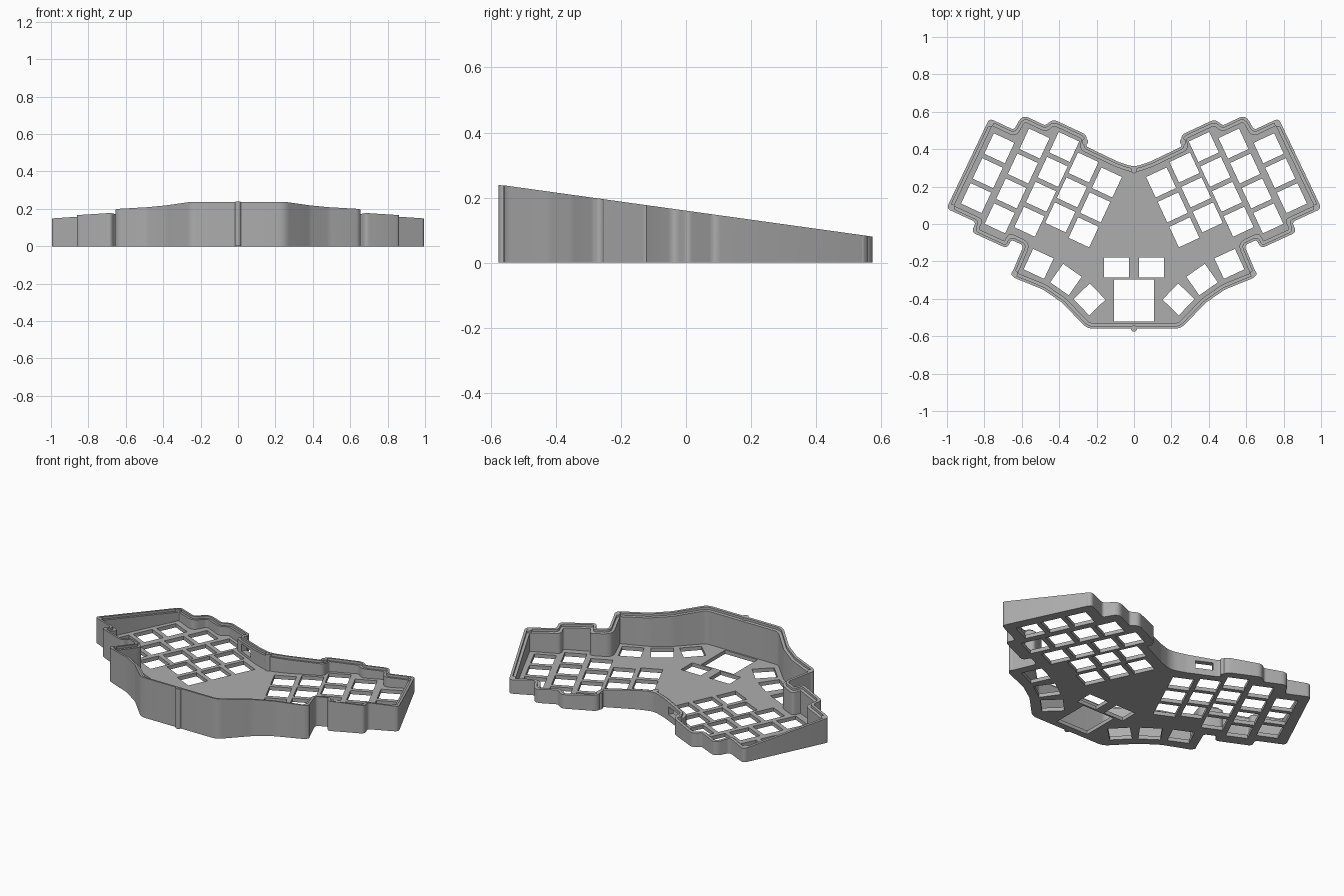
import bpy, bmesh, math
from mathutils import Vector, Matrix

cube = bpy.data.objects.get("Cube")
if cube:
    bpy.data.objects.remove(cube)

mat = bpy.data.materials.new("case_grey")
mat.use_nodes = True
GREY = (0.42, 0.42, 0.42, 1)
mat.diffuse_color = GREY
mat.node_tree.nodes["Principled BSDF"].inputs["Base Color"].default_value = GREY

FLOOR, LIP, WALL = 0.022, 0.014, 0.03
TILT = math.radians(25)

# Half outline: x, y, corner radius, from the front centre round to the back
HALF = [(.25, -.56, .08), (.385, -.42, .15), (.487, -.35, .15), (.66, -.28, .03),
        (.59, -.115, .02), (.655, -.085, .015), (.68, -.13, .03), (.87, -.043, .04),
        (.845, .01, .02), (1.003, .083, .025), (.773, .565, .025), (.642, .503, .02),
        (.597, .585, .05), (.475, .527, .02), (.432, .56, .05), (.25, .475, .04),
        (.257, .415, .02), (.09, .335, .15)]
BACK = [(0, .303, .12)]
CORNERS = HALF + BACK + [(-x, y, r) for x, y, r in reversed(HALF)]


def top_z(y):
    return 0.16 - 0.139 * y


def outline(inset):
    """Inset the corner polygon, then round every corner."""
    n = len(CORNERS)
    pts = [Vector(c[:2]) for c in CORNERS]
    moved, radii = [], []
    for i, p in enumerate(pts):
        a, b = (p - pts[i - 1]).normalized(), (pts[(i + 1) % n] - p).normalized()
        n1, n2 = Vector((-a.y, a.x)), Vector((-b.y, b.x))
        moved.append(p + inset * (n1 + n2) / (1 + n1.dot(n2)))
        turn = 1 if a.cross(b) > 0 else -1
        radii.append(max(CORNERS[i][2] - turn * inset, 0.004))
    loop = []
    for i, p in enumerate(moved):
        u, v = moved[i - 1] - p, moved[(i + 1) % n] - p
        half = (math.pi - u.angle(v)) / 2
        t = min(radii[i] * math.tan(half), 0.45 * u.length, 0.45 * v.length)
        s, e = p + u.normalized() * t, p + v.normalized() * t
        for k in range(6):
            f = k / 5
            loop.append(s * (1 - f) ** 2 + p * 2 * f * (1 - f) + e * f * f)
    return loop


def rectangle(x, y, w, h, angle):
    rot = Matrix.Rotation(angle, 2)
    return [Vector((x, y)) + rot @ Vector((sx * w / 2, sy * h / 2))
            for sx, sy in ((-1, -1), (1, -1), (1, 1), (-1, 1))]


# Switch openings: staggered finger columns (top switch and count), thumb arc
COLUMNS = [(.72, .405, 3), (.532, .43, 4), (.373, .412, 4), (.27, .302, 3), (.145, .222, 3)]
THUMBS = [(.51, -.213, 25), (.364, -.297, 35), (.238, -.403, 46)]
KEY, PITCH = 0.121, 0.147
holes = [rectangle(0, -.409, .214, .224, 0)]
for side in (1, -1):
    for x, y, count in COLUMNS:
        for k in range(count):
            holes.append(rectangle(side * (x + k * PITCH * math.sin(TILT)),
                                   y - k * PITCH * math.cos(TILT), KEY, KEY, side * TILT))
    for x, y, deg in THUMBS:
        holes.append(rectangle(side * x, y, KEY, KEY, side * math.radians(deg)))
    holes.append(rectangle(side * .094, -.233, .132, .106, 0))

bm = bmesh.new()


def add_loop(points, height):
    vs = [bm.verts.new((p.x, p.y, height(p.y))) for p in points]
    return vs, [bm.edges.new((vs[i - 1], vs[i])) for i in range(len(vs))]


def bridge(a, b):
    for i in range(len(a)):
        bm.faces.new((a[i - 1], a[i], b[i], b[i - 1]))


# Wall cross-section: outside, rim lip, recessed ledge, inside
outer, rim, inner = outline(0), outline(LIP), outline(WALL)
section = [add_loop(outer, lambda y: 0), add_loop(outer, top_z), add_loop(rim, top_z),
           add_loop(rim, lambda y: top_z(y) - .014), add_loop(inner, lambda y: top_z(y) - .014),
           add_loop(inner, lambda y: FLOOR)]
for a, b in zip(section, section[1:]):
    bridge(a[0], b[0])

# Floor plate with openings
under, over = list(section[0][1]), list(section[-1][1])
for h in holes:
    low, high = add_loop(h, lambda y: 0), add_loop(h, lambda y: FLOOR)
    bridge(low[0], high[0])
    under += low[1]
    over += high[1]
for edges in (under, over):
    bmesh.ops.triangle_fill(bm, use_beauty=True, use_dissolve=False, edges=edges, normal=(0, 0, 1))
bmesh.ops.recalc_face_normals(bm, faces=bm.faces[:])


def make_object(name, data):
    me = bpy.data.meshes.new(name)
    data.to_mesh(me)
    data.free()
    me.materials.append(mat)
    ob = bpy.data.objects.new(name, me)
    bpy.context.collection.objects.link(ob)
    return ob


def activate(ob):
    bpy.ops.object.select_all(action='DESELECT')
    ob.select_set(True)
    bpy.context.view_layer.objects.active = ob


case = make_object("keyboard_case", bm)

# Cable port through the back wall
port = bmesh.new()
bmesh.ops.create_cube(port, size=1, matrix=Matrix.Translation((-.18, .375, .06))
                      @ Matrix.Rotation(-TILT, 4, 'Z') @ Matrix.Diagonal((.1, .12, .045, 1)))
cutter = make_object("port_cutter", port)
cutter.hide_render = True
activate(case)
cut = case.modifiers.new("cable_port", 'BOOLEAN')
cut.operation, cut.solver, cut.object = 'DIFFERENCE', 'EXACT', cutter
bpy.ops.object.modifier_apply(modifier=cut.name)
bpy.data.objects.remove(cutter)
activate(case)
bpy.ops.object.shade_smooth_by_angle(angle=math.radians(30))

# Screw posts in the wall corners
posts = [(0, -.559), (0, .288)]
for side in (1, -1):
    posts += [(side * x, y) for x, y in ((.768, .537), (.974, .088), (.638, -.265), (.262, .44))]
for i, (x, y) in enumerate(posts):
    pb = bmesh.new()
    bmesh.ops.create_cone(pb, cap_ends=True, segments=20, radius1=.017, radius2=.017, depth=1,
                          matrix=Matrix.Translation((x, y, .5)))
    for v in pb.verts:
        if v.co.z > .5:
            v.co.z = top_z(v.co.y) - .001
        else:
            v.co.z = .001
    post = make_object(f"screw_post_{i + 1}", pb)
    activate(post)
    bpy.ops.object.shade_smooth_by_angle(angle=math.radians(30))
